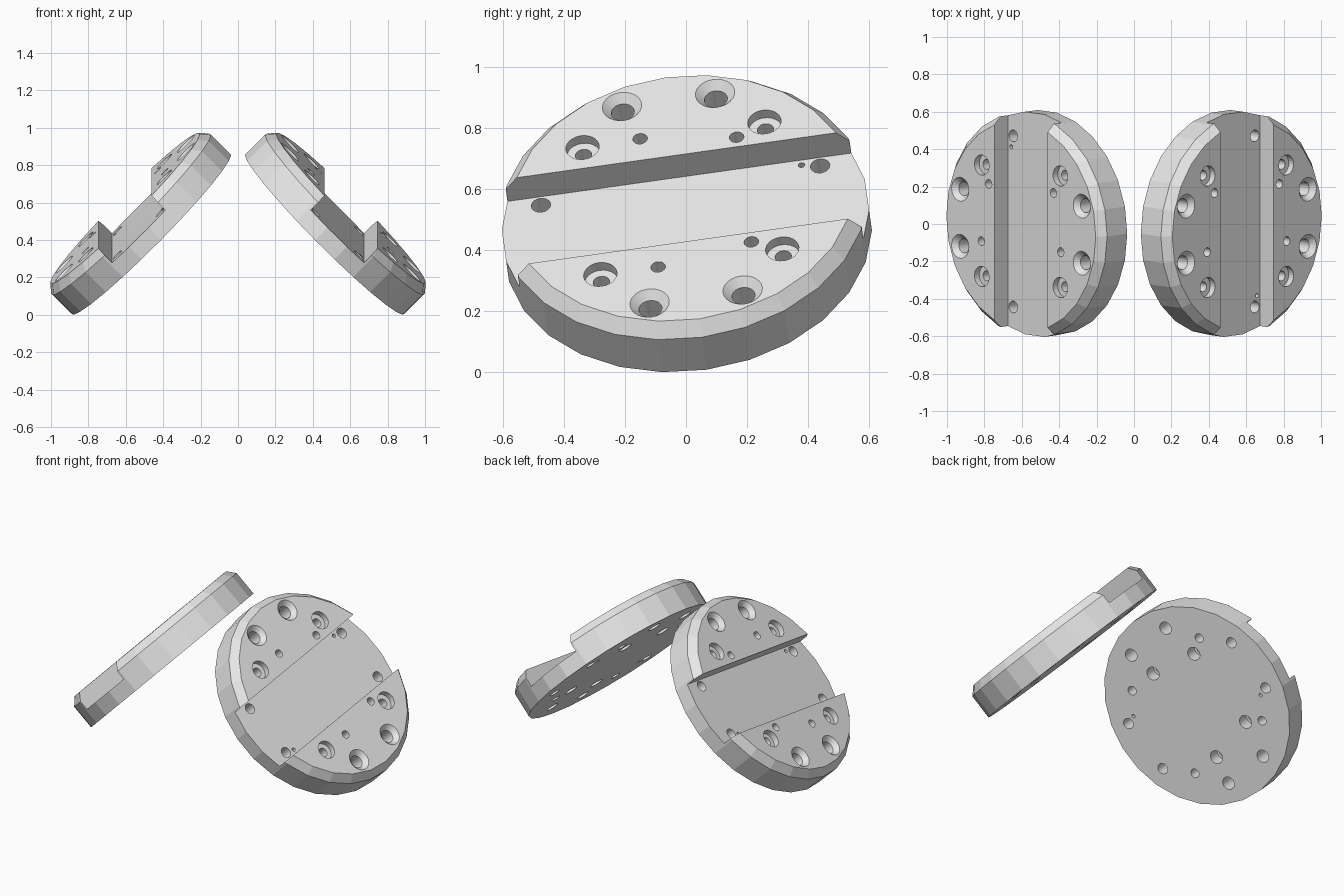
import bpy, bmesh, math
from mathutils import Matrix

cube = bpy.data.objects.get("Cube")
if cube:
    bpy.data.objects.remove(cube, do_unlink=True)

RADIUS, TOP_RADIUS = 0.605, 0.565      # disc rim and chamfered top
SHOULDER, TOP, FLOOR = 0.152, 0.198, 0.095
GROOVE = 0.201                         # half width of the slot

grey = bpy.data.materials.new("light_grey")
grey.use_nodes = True
grey.diffuse_color = (0.8, 0.8, 0.8, 1)
grey.node_tree.nodes["Principled BSDF"].inputs["Base Color"].default_value = (0.8, 0.8, 0.8, 1)


def lathe(bm, profile, sides, x=0, y=0):
    """Closed solid of revolution from (radius, height) pairs, bottom to top."""
    rings = []
    for r, z in profile:
        rings.append([bm.verts.new((x + r * math.cos(2 * math.pi * i / sides),
                                    y + r * math.sin(2 * math.pi * i / sides), z))
                      for i in range(sides)])
    for low, high in zip(rings, rings[1:]):
        for i in range(sides):
            j = (i + 1) % sides
            bm.faces.new((low[i], low[j], high[j], high[i]))
    bm.faces.new(rings[0][::-1])
    bm.faces.new(rings[-1])


def make_object(name, bm):
    mesh = bpy.data.meshes.new(name)
    bm.normal_update()
    bm.to_mesh(mesh)
    bm.free()
    obj = bpy.data.objects.new(name, mesh)
    bpy.context.collection.objects.link(obj)
    return obj


# Chamfered disc
bm = bmesh.new()
lathe(bm, [(RADIUS, 0), (RADIUS, SHOULDER), (TOP_RADIUS, TOP)], 26)
disc = make_object("left_disc", bm)
disc.data.materials.append(grey)

# Slot across the top
bm = bmesh.new()
bmesh.ops.create_cube(bm, size=1, matrix=Matrix.Translation((0, 0, FLOOR + 0.2))
                      @ Matrix.Diagonal((2 * GROOVE, 2, 0.4, 1)))
slot = make_object("slot_cutter", bm)

# Drilled holes
LOW, HIGH = -0.05, 0.25
bm = bmesh.new()
for sx in (-1, 1):
    for sy in (-1, 1):
        # Countersunk holes near the rim
        lathe(bm, [(0.038, LOW), (0.038, TOP - 0.027), (0.065, TOP), (0.065, HIGH)],
              24, sx * 0.46, sy * 0.154)
        # Counterbored holes
        lathe(bm, [(0.027, LOW), (0.027, TOP - 0.036), (0.055, TOP - 0.036), (0.055, HIGH)],
              24, sx * 0.297, sy * 0.301)
        # Plain holes in the slot floor
        lathe(bm, [(0.032, LOW), (0.032, HIGH)], 20, sx * 0.162, sy * 0.462)
    # Holes counterbored from underneath
    for x, y in ((0.245, 0.204), (0.3, -0.11)):
        lathe(bm, [(0.04, LOW), (0.04, 0.08), (0.024, 0.08), (0.024, HIGH)], 20, sx * x, y)
    # Pin holes in the slot floor
    lathe(bm, [(0.011, LOW), (0.011, HIGH)], 12, sx * 0.178, -sx * 0.402)
holes = make_object("hole_cutter", bm)

# Cut the slot and holes, then keep only the finished mesh
for cutter in (slot, holes):
    cutter.hide_render = True
    mod = disc.modifiers.new(cutter.name, 'BOOLEAN')
    mod.operation = 'DIFFERENCE'
    mod.solver = 'EXACT'
    mod.object = cutter
bpy.context.view_layer.update()
depsgraph = bpy.context.evaluated_depsgraph_get()
finished = bpy.data.meshes.new_from_object(disc.evaluated_get(depsgraph))
disc.modifiers.clear()
disc.data = finished
finished.materials.clear()
finished.materials.append(grey)
for poly in finished.polygons:
    poly.material_index = 0
    poly.use_smooth = False
for cutter in (slot, holes):
    bpy.data.objects.remove(cutter, do_unlink=True)

# Place the two discs leaning together like a roof
other = bpy.data.objects.new("right_disc", finished)
bpy.context.collection.objects.link(other)
for obj, side in ((disc, 1), (other, -1)):
    obj.matrix_world = (Matrix.Translation((side * 0.464, 0.0075, 0.432))
                        @ Matrix.Rotation(math.radians(8), 4, 'X')
                        @ Matrix.Rotation(side * math.radians(45), 4, 'Y'))
